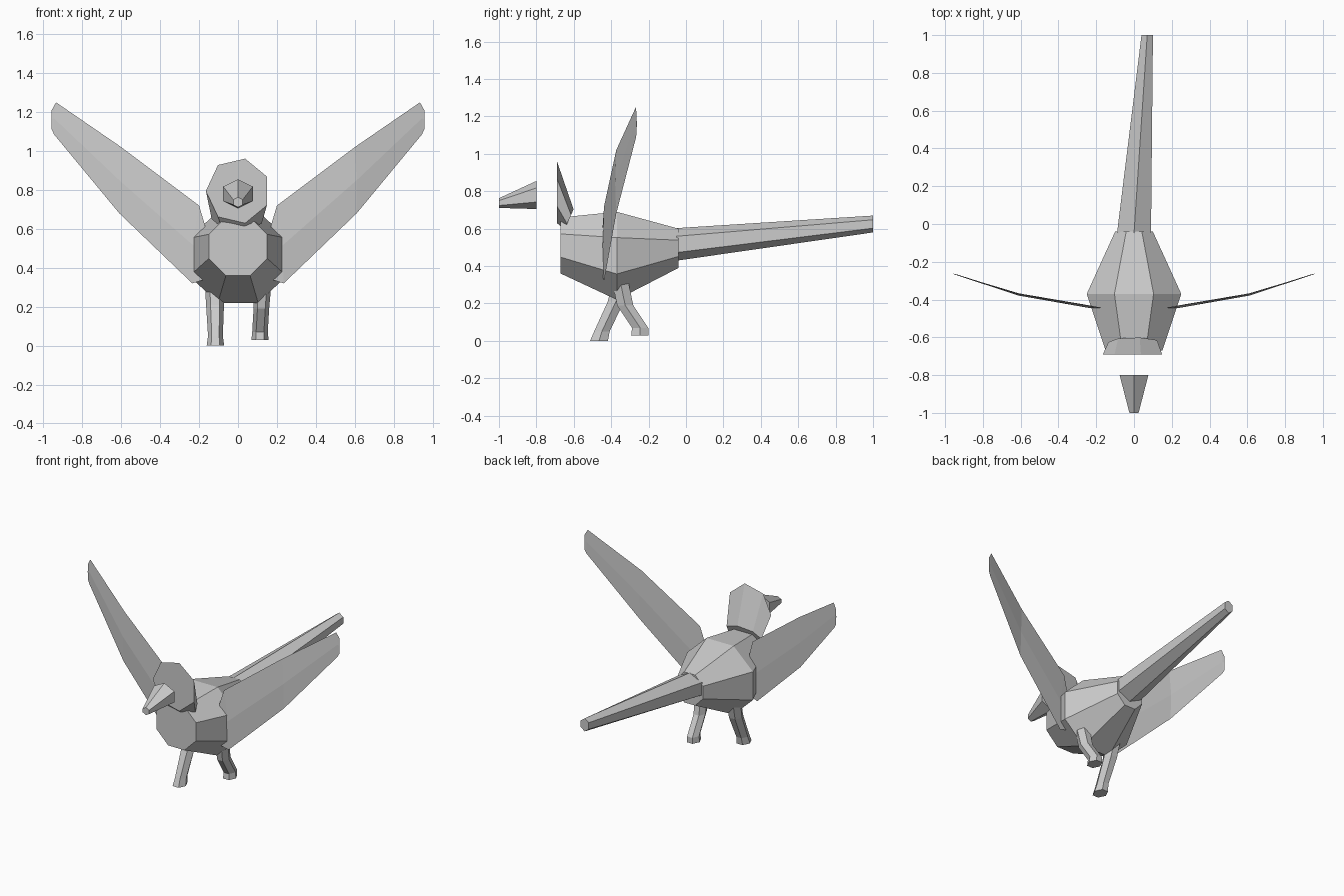
import bpy
import bmesh
from math import cos, sin, pi
from mathutils import Vector, Matrix

cube = bpy.data.objects.get("Cube")
if cube:
    bpy.data.objects.remove(cube)

grey = bpy.data.materials.new("plain grey")
grey.use_nodes = True
COLOUR = (0.6, 0.6, 0.6, 1)
grey.diffuse_color = COLOUR
grey.node_tree.nodes["Principled BSDF"].inputs["Base Color"].default_value = COLOUR


def ring(centre, rx, ry, sides, start=0.0, tilt=0.0, axis="Y"):
    """Polygon facing along an axis; tilt leans it about x."""
    points = []
    turn = Matrix.Rotation(tilt, 3, "X")
    for i in range(sides):
        a = start + 2 * pi * i / sides
        u, v = rx * cos(a), ry * sin(a)
        p = Vector((u, 0, v)) if axis == "Y" else Vector((u, v, 0))
        points.append(Vector(centre) + turn @ p)
    return points


def loft(name, rings):
    """Skin a chain of equal rings and cap both ends."""
    bm = bmesh.new()
    loops = [[bm.verts.new(p) for p in r] for r in rings]
    count = len(loops[0])
    for a, b in zip(loops, loops[1:]):
        for i in range(count):
            j = (i + 1) % count
            bm.faces.new((a[i], a[j], b[j], b[i]))
    bm.faces.new(loops[0])
    bm.faces.new(loops[-1])
    bmesh.ops.recalc_face_normals(bm, faces=bm.faces)
    mesh = bpy.data.meshes.new(name)
    bm.to_mesh(mesh)
    bm.free()
    mesh.materials.append(grey)
    obj = bpy.data.objects.new(name, mesh)
    bpy.context.collection.objects.link(obj)
    return obj


# Octagonal body, flat side up: y, centre height, half width, half height
flat = 1 / cos(pi / 8)
loft("body", [ring((0, y, z), w * flat, h * flat, 8, pi / 8)
              for y, z, w, h in ((-0.67, 0.51, 0.15, 0.15),
                                 (-0.37, 0.455, 0.25, 0.235),
                                 (-0.04, 0.495, 0.1, 0.105))])

# Seven-sided head narrowing back to a leaning neck
loft("head", [ring((0, -0.69, 0.795), 0.165, 0.17, 7, pi),
              ring((0, -0.625, 0.65), 0.135, 0.06, 7, pi, -0.42)])

# Six-sided beak and tail, corner up
loft("beak", [ring((0, -0.8, 0.78), 0.088, 0.075, 6, pi / 6),
              ring((0, -1, 0.737), 0.028, 0.026, 6, pi / 6)])
loft("tail", [ring((0, -0.05, 0.516), 0.104, 0.087, 6, pi / 6),
              ring((0.07, 1, 0.625), 0.035, 0.045, 6, pi / 6)])

# Thin wings: x, y, lower and upper edge height, half thickness, edge skew
WING = ((0.17, -0.445, 0.34, 0.62, 0.004, 0.0),
        (0.235, -0.438, 0.32, 0.72, 0.007, -0.035),
        (0.61, -0.373, 0.68, 1.02, 0.006, -0.01),
        (0.945, -0.268, 1.085, 1.25, 0.001, -0.01),
        (0.957, -0.264, 1.11, 1.21, 0.001, 0.0))
for name, side in (("left_wing", 1), ("right_wing", -1)):
    sections = []
    for x, y, low, high, t, skew in WING:
        mid = (low + high) / 2
        sections.append([Vector((side * px, py, pz)) for px, py, pz in (
            (x, y, low), (x, y - t, mid), (x + skew, y, high), (x, y + t, mid))])
    loft(name, sections)

# Six-sided legs: x, y, z, x radius, y radius
RIGHT_LEG = ((-0.12, -0.35, 0.31, 0.05, 0.05), (-0.118, -0.375, 0.21, 0.046, 0.05),
             (-0.116, -0.45, 0.05, 0.038, 0.048), (-0.116, -0.465, 0.0, 0.045, 0.055))
LEFT_LEG = ((0.125, -0.35, 0.31, 0.046, 0.05), (0.12, -0.325, 0.19, 0.04, 0.05),
            (0.113, -0.245, 0.07, 0.04, 0.05), (0.113, -0.247, 0.03, 0.044, 0.053))
for name, path in (("left_leg", LEFT_LEG), ("right_leg", RIGHT_LEG)):
    loft(name, [ring((x, y, z), rx, ry, 6, axis="Z") for x, y, z, rx, ry in path])
